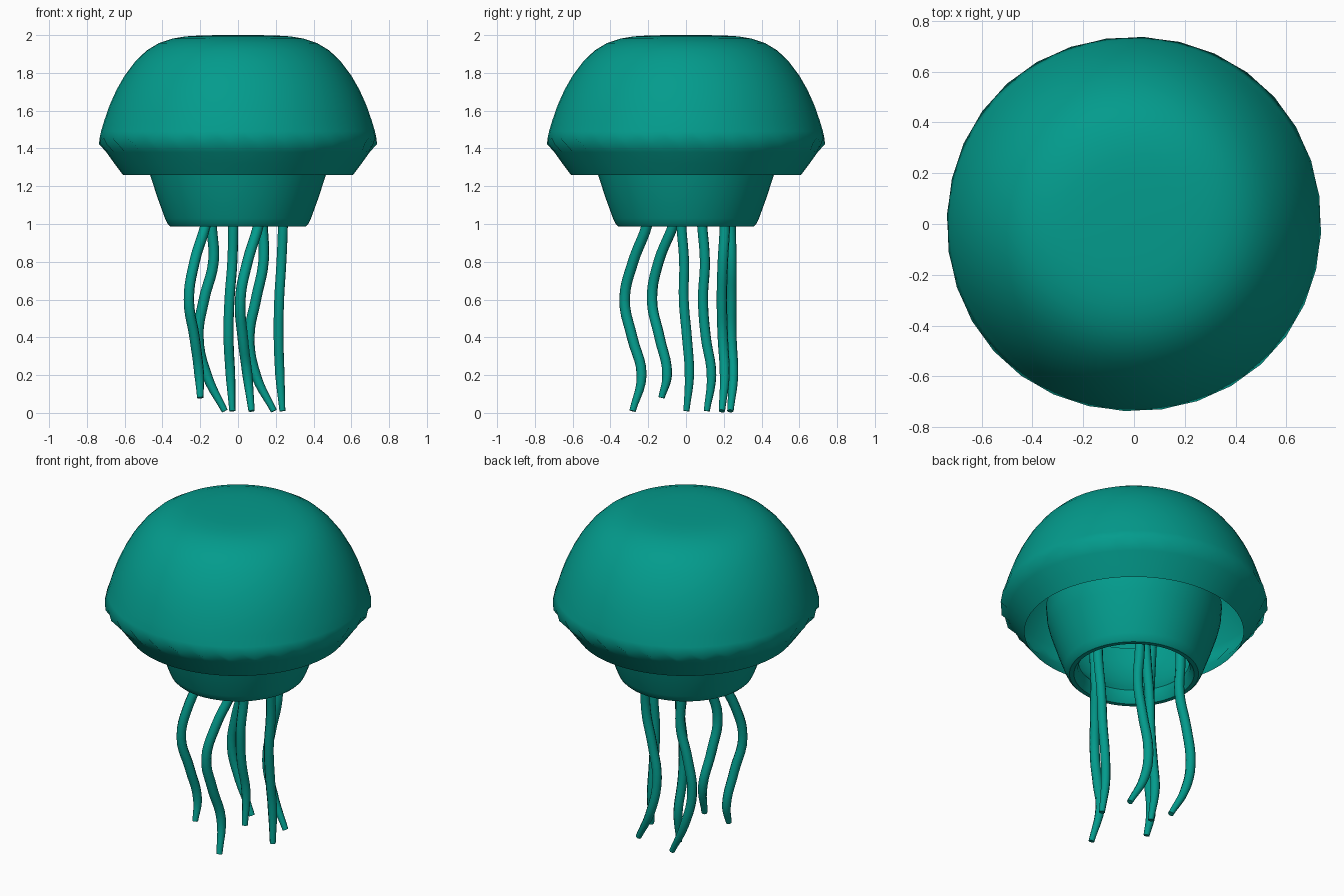
import bpy, bmesh, math

if "Cube" in bpy.data.objects:
    bpy.data.objects.remove(bpy.data.objects["Cube"])

teal = bpy.data.materials.new("teal")
teal.diffuse_color = (0.001, 0.33, 0.265, 1)
teal.use_nodes = True
teal.node_tree.nodes["Principled BSDF"].inputs["Base Color"].default_value = teal.diffuse_color


def finish(obj, angle):
    obj.data.materials.append(teal)
    bpy.ops.object.select_all(action='DESELECT')
    obj.select_set(True)
    bpy.context.view_layer.objects.active = obj
    bpy.ops.object.shade_smooth_by_angle(angle=math.radians(angle))


def revolve(name, profile, steps, angle, wave=None):
    """Spin (radius, z) points around z; wave(a, z) shifts radius and height."""
    bm = bmesh.new()
    rings = []
    for r, z in profile:
        if r == 0:
            rings.append([bm.verts.new((0, 0, z))] * steps)
            continue
        ring = []
        for i in range(steps):
            a = math.tau * (i + 0.5) / steps
            dr, dz = wave(a, z) if wave else (0, 0)
            ring.append(bm.verts.new(((r + dr) * math.cos(a), (r + dr) * math.sin(a), z + dz)))
        rings.append(ring)
    for up, low in zip(rings, rings[1:]):
        for i in range(steps):
            j = (i + 1) % steps
            bm.faces.new(list(dict.fromkeys((up[i], low[i], low[j], up[j]))))
    mesh = bpy.data.meshes.new(name)
    bm.to_mesh(mesh)
    bm.free()
    obj = bpy.data.objects.new(name, mesh)
    bpy.context.collection.objects.link(obj)
    finish(obj, angle)


def ruffle(a, z):
    # faint wrinkles along the widest ring only
    k = max(0, 1 - abs(z - 1.44) / 0.05)
    s = math.sin(32 * a)
    return k * (0.004 * (1 - math.cos(4 * a)) - 0.002 * s), k * 0.016 * s


# Bell: flat-topped dome folding inward to an open rim
bell = [(0, 2.0), (0.1, 2.0), (0.2, 1.998), (0.28, 1.993), (0.35, 1.981),
        (0.42, 1.957), (0.485, 1.918), (0.545, 1.86), (0.6, 1.787),
        (0.644, 1.71), (0.68, 1.63), (0.708, 1.55), (0.726, 1.49),
        (0.735, 1.44), (0.698, 1.38), (0.655, 1.32), (0.61, 1.26)]
revolve("bell", bell, 64, 70, ruffle)

# Collar: funnel hanging inside the bell, its lip rolled in to a narrow throat
collar = [(0.49, 1.42), (0.483, 1.33), (0.466, 1.26), (0.427, 1.14),
          (0.387, 1.03), (0.373, 1.0), (0.36, 0.987), (0.335, 0.987),
          (0.312, 1.02), (0.307, 1.06), (0.34, 1.1), (0.395, 1.17),
          (0.435, 1.26), (0.455, 1.33), (0.465, 1.42)]
revolve("collar", collar, 64, 40)

# Tentacles: (x, y) at each of the heights, top to tip
heights = [1.22, 1.0, 0.8, 0.6, 0.4, 0.2, 0.01]
tentacles = [
    [(-.14, .23), (-.14, .235), (-.13, .24), (-.18, .24), (-.21, .24), (-.165, .25), (-.07, .235)],
    [(-.13, .0), (-.17, -.065), (-.23, -.145), (-.26, -.18), (-.23, -.14), (-.205, -.10), (-.20, -.13)],
    [(-.02, .07), (-.025, .085), (-.03, .10), (-.045, .09), (-.05, .105), (-.04, .135), (-.03, .11)],
    [(.12, .19), (.13, .205), (.135, .195), (.095, .19), (.06, .195), (.095, .205), (.19, .19)],
    [(.15, -.17), (.11, -.205), (.05, -.28), (.012, -.325), (.025, -.285), (.05, -.235), (.072, -.283)],
    [(.24, -.03), (.238, -.025), (.23, -.01), (.218, -.012), (.215, .005), (.222, .018), (.235, .002)],
]
widths = [1, 1, 1, 1, 1, 0.95, 0.6]
for n, path in enumerate(tentacles):
    curve = bpy.data.curves.new("tentacle_path", 'CURVE')
    curve.dimensions = '3D'
    curve.bevel_depth = 0.028
    curve.bevel_resolution = 2
    curve.resolution_u = 5
    curve.use_fill_caps = True
    spline = curve.splines.new('BEZIER')
    spline.bezier_points.add(len(path) - 1)
    tip = 0.08 if n == 1 else 0.01
    for p, (x, y), z, w in zip(spline.bezier_points, path, heights, widths):
        p.co = (x, y, max(z, tip))
        p.radius = w
        p.handle_left_type = p.handle_right_type = 'AUTO'
    helper = bpy.data.objects.new("tentacle_path", curve)
    bpy.context.collection.objects.link(helper)
    dg = bpy.context.evaluated_depsgraph_get()
    mesh = bpy.data.meshes.new_from_object(helper.evaluated_get(dg))
    bpy.data.objects.remove(helper)
    obj = bpy.data.objects.new(f"tentacle_{n + 1}", mesh)
    bpy.context.collection.objects.link(obj)
    mesh.materials.clear()
    finish(obj, 60)
